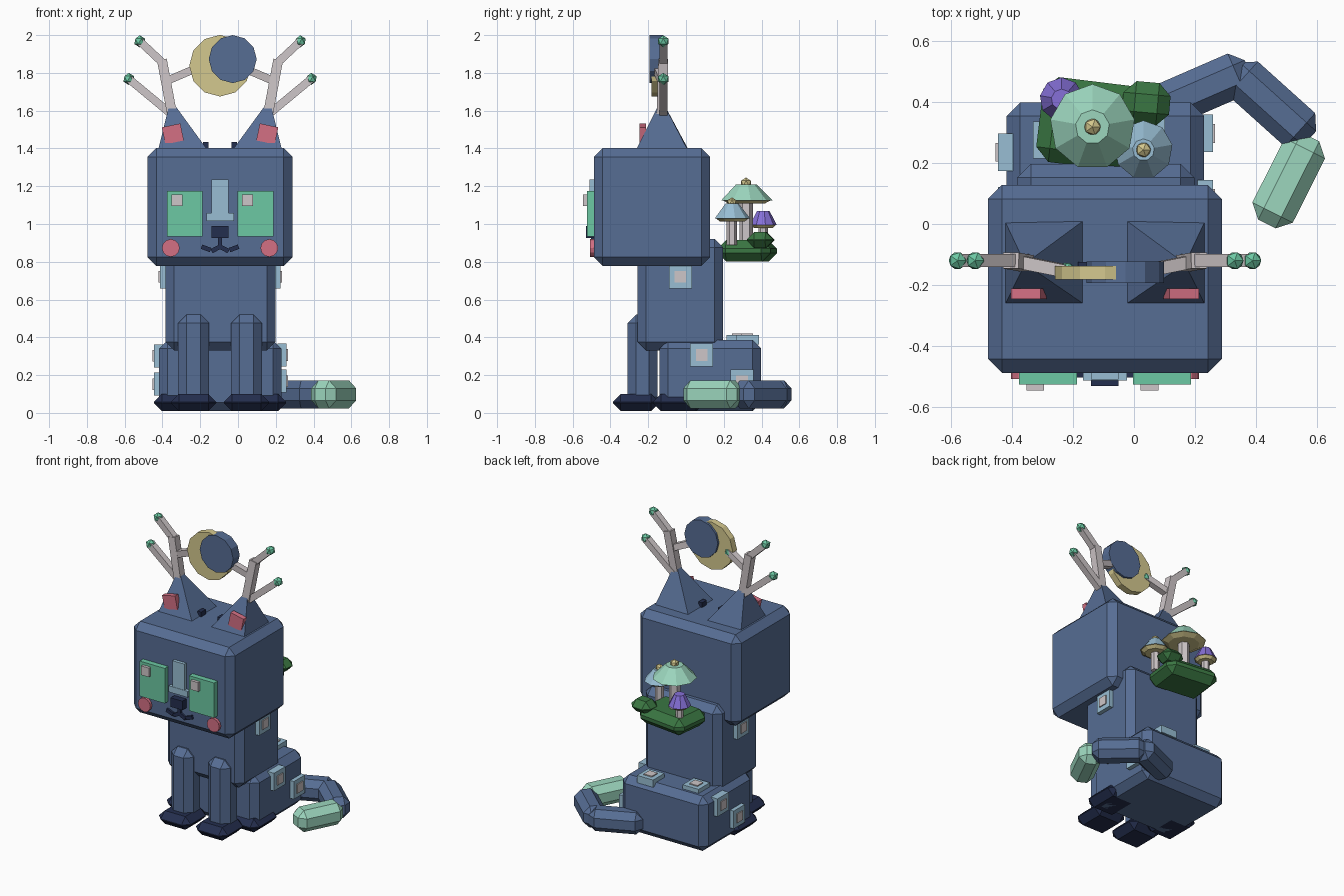
import bpy, bmesh
from math import radians, pi
from mathutils import Vector, Matrix

if "Cube" in bpy.data.objects:
    bpy.data.objects.remove(bpy.data.objects["Cube"])

CX = -0.095  # symmetry plane of the body


def material(name, r, g, b):
    lin = [(c / 255 / 12.92) if c < 11 else ((c / 255 + 0.055) / 1.055) ** 2.4 for c in (r, g, b)]
    m = bpy.data.materials.new(name)
    m.use_nodes = True
    m.diffuse_color = (*lin, 1)
    m.node_tree.nodes["Principled BSDF"].inputs["Base Color"].default_value = (*lin, 1)
    return m


BLUE = material("slate blue", 86, 109, 148)
NAVY = material("dark navy", 36, 46, 78)
EMERALD = material("emerald", 108, 200, 163)
MINT = material("mint", 156, 214, 190)
SKY = material("pale blue", 152, 190, 212)
PINK = material("pink", 212, 112, 132)
GREY = material("warm grey", 206, 198, 200)
TAN = material("pale gold", 212, 200, 142)
GREEN = material("leaf green", 58, 118, 66)
PURPLE = material("violet", 134, 112, 216)


def finish(name, bm, mats, rule=None):
    bm.normal_update()
    if rule:
        for f in bm.faces:
            f.material_index = rule(f)
    me = bpy.data.meshes.new(name)
    bm.to_mesh(me)
    bm.free()
    for m in mats:
        me.materials.append(m)
    ob = bpy.data.objects.new(name, me)
    bpy.context.collection.objects.link(ob)
    return ob


def box(name, mat, lo, hi, bevel=0.0, rot=None):
    """Box between two corners, with chamfered edges, turned about its centre."""
    lo, hi = Vector(lo), Vector(hi)
    bm = bmesh.new()
    bmesh.ops.create_cube(bm, size=1, matrix=Matrix.Diagonal((*(hi - lo), 1)))
    if bevel:
        bmesh.ops.bevel(bm, geom=bm.edges[:], offset=bevel, segments=1, affect='EDGES')
    m = Matrix.Translation((lo + hi) / 2)
    bm.transform(m @ rot if rot else m)
    return finish(name, bm, [mat])


def bar(name, mat, a, b, width, bevel=0.0):
    """Square bar running from a to b."""
    a, b = Vector(a), Vector(b)
    d = b - a
    half = Vector((width / 2, width / 2, d.length / 2))
    side = d.cross(Vector((0, 1, 0)) if abs(d.y) < abs(d.x) + abs(d.z) else Vector((1, 0, 0))).normalized()
    if d.z == 0:
        side = Vector((0, 0, 1))
    d.normalize()
    rot = Matrix((side, d.cross(side), d)).transposed().to_4x4()
    mid = (a + b) / 2
    return box(name, mat, mid - half, mid + half, bevel, rot)


def cone(name, mats, at, r1, r2, depth, sides, rot=None, rule=None):
    bm = bmesh.new()
    bmesh.ops.create_cone(bm, cap_ends=True, segments=sides, radius1=r1, radius2=r2, depth=depth)
    m = Matrix.Translation(at)
    bm.transform(m @ rot if rot else m)
    return finish(name, bm, mats, rule)


def ball(name, mat, at, r):
    bm = bmesh.new()
    bmesh.ops.create_icosphere(bm, subdivisions=1, radius=r, matrix=Matrix.Translation(at))
    return finish(name, bm, [mat])


def mid_box(name, mat, centre, size, bevel=0.0, rot=None):
    c, h = Vector(centre), Vector(size) / 2
    return box(name, mat, c - h, c + h, bevel, rot)


FACING = Matrix.Rotation(pi / 2, 4, 'X')

# Body and head
box("head", BLUE, (-0.478, -0.488, 0.778), (0.288, 0.128, 1.402), 0.046)
box("torso", BLUE, (-0.383, -0.256, 0.33), (0.198, 0.197, 0.92), 0.045)
box("hips", BLUE, (-0.418, -0.14, 0.01), (0.23, 0.398, 0.385), 0.045)

# Paired parts
for side, s in (("right", -1), ("left", 1)):
    X = lambda d: CX + s * d
    # Legs and paws
    mid_box(side + "_front_leg", BLUE, (X(0.14), -0.23, 0.28), (0.165, 0.16, 0.48), 0.045)
    mid_box(side + "_front_paw", NAVY, (X(0.14), -0.265, 0.055), (0.24, 0.245, 0.09), 0.042)
    mid_box(side + "_hind_paw", NAVY, (X(0.235), -0.04, 0.055), (0.23, 0.27, 0.09), 0.042)
    # Eyes with glints on the same side of each eye
    mid_box(side + "_eye", EMERALD, (X(0.187), -0.5, 1.055), (0.19, 0.05, 0.24))
    mid_box(side + "_glint", GREY, (X(0.187) - 0.041, -0.53, 1.125), (0.058, 0.03, 0.062))
    cone(side + "_cheek", [PINK], (X(0.261), -0.49, 0.873), 0.047, 0.047, 0.034, 12, FACING)
    # Mouth
    bar(side + "_mouth_inner", NAVY, (CX, -0.49, 0.88), (X(0.045), -0.49, 0.856), 0.024)
    bar(side + "_mouth_outer", NAVY, (X(0.05), -0.49, 0.862), (X(0.098), -0.49, 0.88), 0.024)
    # Ear: a square pyramid leaning outward
    bm = bmesh.new()
    base = [bm.verts.new((X(dx), y, 1.39)) for dx, y in
            ((0.065, -0.265), (0.328, -0.265), (0.328, 0.01), (0.065, 0.015))]
    tip = bm.verts.new((X(0.262), -0.13, 1.66))
    bm.faces.new(base)
    for i in range(4):
        bm.faces.new((base[i], base[(i + 1) % 4], tip))
    bmesh.ops.recalc_face_normals(bm, faces=bm.faces[:])
    finish(side + "_ear", bm, [BLUE])
    mid_box(side + "_inner_ear", PINK, (X(0.25), -0.228, 1.477), (0.1, 0.035, 0.092), 0,
            Matrix.Rotation(s * radians(12), 4, 'Y'))
    mid_box(side + "_ear_tuft", NAVY, (X(0.075), -0.15, 1.415), (0.028, 0.05, 0.04))
    # Antler and its tips
    y = -0.12
    top, low, inner = (X(0.425), y, 1.967), (X(0.483), y, 1.768), (X(0.125), -0.155, 1.825)
    bar(side + "_antler_beam", GREY, (X(0.25), y - 0.01, 1.56), (X(0.308), y, 1.87), 0.052)
    bar(side + "_antler_top", GREY, (X(0.3), y, 1.85), top, 0.042)
    bar(side + "_antler_low", GREY, (X(0.25), y, 1.575), low, 0.042)
    bar(side + "_antler_inner", GREY, (X(0.3), y, 1.75), inner, 0.042)
    for n, p in (("top", top), ("low", low), ("inner", inner)):
        ball(f"{side}_antler_tip_{n}", EMERALD, p, 0.032)

# Nose
mid_box("nose_bridge", SKY, (CX, -0.495, 1.13), (0.09, 0.03, 0.21))
mid_box("nose_pad", SKY, (CX, -0.495, 1.036), (0.145, 0.035, 0.042))
mid_box("nose", NAVY, (CX, -0.505, 0.958), (0.09, 0.05, 0.062))
mid_box("mouth_stem", NAVY, (CX, -0.49, 0.9), (0.022, 0.028, 0.07))

# Moon disc with a dark disc over it
cone("moon", [TAN], (-0.095, -0.16, 1.838), 0.163, 0.163, 0.045, 12, FACING)
cone("moon_shadow", [BLUE], (-0.028, -0.158, 1.873), 0.127, 0.127, 0.07, 12, FACING)

# Tail
bar("tail_base", BLUE, (0.06, 0.37, 0.098), (0.375, 0.507, 0.098), 0.148, 0.042)
bar("tail_middle", BLUE, (0.325, 0.505, 0.098), (0.575, 0.28, 0.098), 0.148, 0.042)
bar("tail_tip", MINT, (0.578, 0.285, 0.098), (0.435, 0.0, 0.098), 0.148, 0.042)


# Fur patches: a square with a smaller raised square
def patch(name, centre, axis):
    for part, mat, w, t in (("patch", SKY, 0.122, 0.05), ("patch_centre", GREY, 0.062, 0.064)):
        size = [w, w, w]
        size[axis] = t
        mid_box(f"{name}_{part}", mat, centre, size)


patch("torso_left", (0.2, -0.03, 0.72), 0)
patch("torso_right", (-0.388, -0.03, 0.72), 0)
patch("hip_left_front", (0.233, 0.083, 0.306), 0)
patch("hip_left_back", (0.233, 0.297, 0.168), 0)
patch("hip_right_front", (-0.421, 0.06, 0.152), 0)
patch("hip_right_back", (-0.421, 0.235, 0.302), 0)
patch("hip_top_right", (-0.27, 0.275, 0.388), 2)
patch("hip_top_left", (0.04, 0.325, 0.388), 2)

# Mossy ledge on the back
mid_box("moss_ledge", GREEN, (-0.125, 0.325, 0.858), (0.37, 0.28, 0.115), 0.045,
        Matrix.Rotation(radians(-7), 4, 'Z'))
mid_box("moss_clump", GREEN, (0.04, 0.395, 0.915), (0.155, 0.14, 0.085), 0.04,
        Matrix.Rotation(radians(-5), 4, 'Z'))


# Mushrooms: stem, faceted cap with pale underside, optional knob
def mushroom(name, mat, x, y, z, r, top_r, height, stem_r, knob):
    cone(name + "_stem", [GREY], (x, y, (z + 0.9) / 2), stem_r, stem_r, z - 0.88, 6)
    cone(name + "_cap", [mat, TAN], (x, y, z + height / 2), r, top_r, height, 9,
         rule=lambda f: int(f.normal.z < -0.5))
    cone(name + "_gills", [TAN], (x, y, z - 0.008), r * 0.7, r * 0.95, 0.018, 9)
    if knob:
        ball(name + "_knob", TAN, (x, y, z + height + 0.006), knob)


mushroom("large_mushroom", MINT, -0.136, 0.318, 1.125, 0.14, 0.056, 0.085, 0.036, 0.03)
mushroom("medium_mushroom", SKY, 0.031, 0.243, 1.03, 0.096, 0.036, 0.078, 0.028, 0.027)
mushroom("small_mushroom", PURPLE, -0.237, 0.408, 0.995, 0.072, 0.034, 0.075, 0.025, 0)
